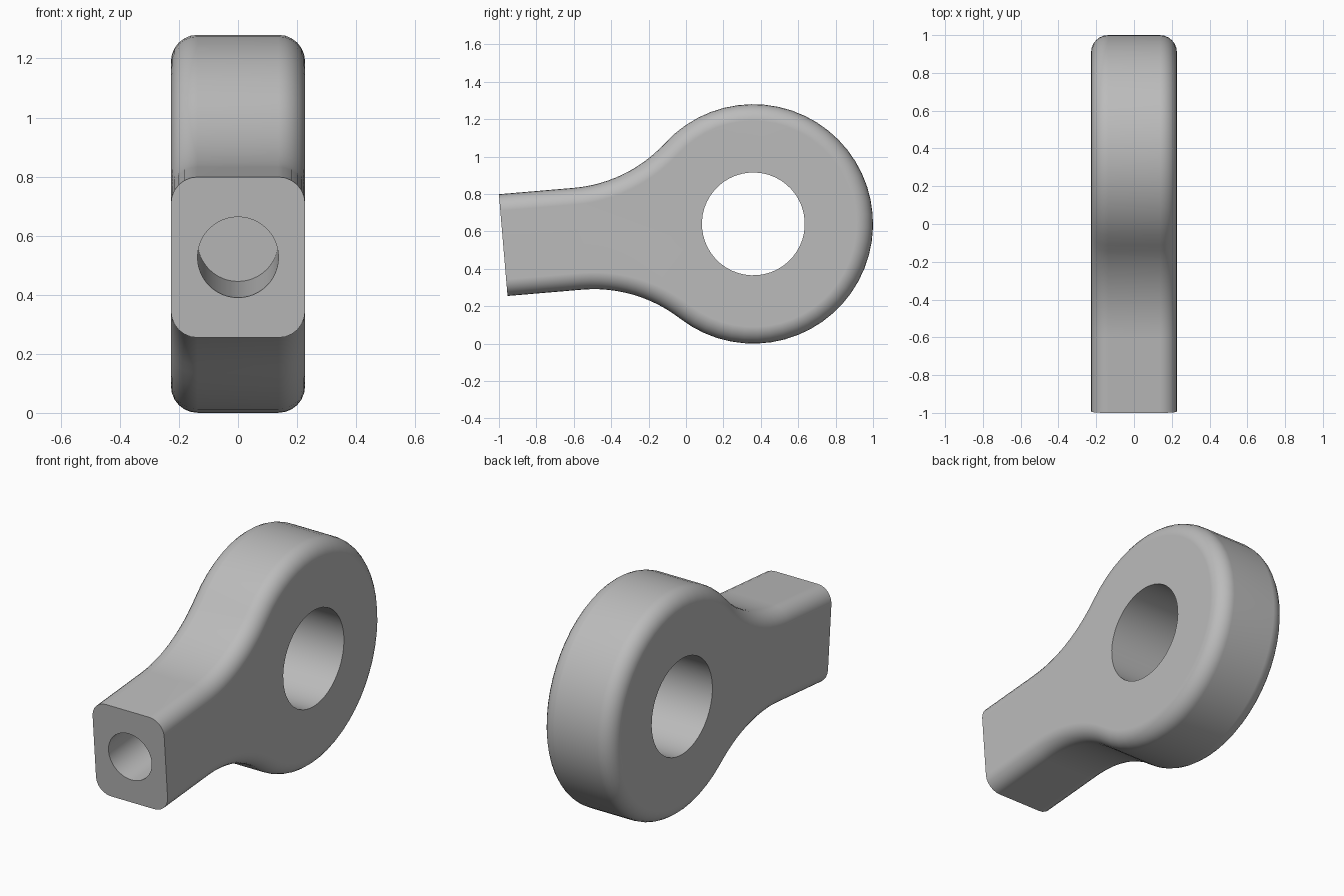
import bpy, bmesh
from math import sin, cos, atan2, sqrt, pi
from mathutils import Matrix

cube = bpy.data.objects.get("Cube")
if cube:
    bpy.data.objects.remove(cube, do_unlink=True)

RING_R, HOLE_R, HALF_W = 0.64, 0.275, 0.227
SHANK_H, SHANK_L, NECK_R = 0.273, 1.342, 0.75
BORE_R, BORE_DEPTH, ROUND = 0.137, 0.65, 0.09
TILT = 0.0845
PLACE = Matrix.Translation((0, 0.36, 0.64)) @ Matrix.Rotation(TILT, 4, 'X')

metal = bpy.data.materials.new("grey_metal")
metal.use_nodes = True
GREY = (0.5, 0.5, 0.5, 1)
metal.diffuse_color = GREY
metal.node_tree.nodes["Principled BSDF"].inputs["Base Color"].default_value = GREY


def outline(d):
    """Side outline of shank, necks and ring, offset inward by d."""
    cv = SHANK_H + NECK_R
    cu = -sqrt((RING_R + NECK_R) ** 2 - cv ** 2)
    join = atan2(cv, cu)
    r = NECK_R + d
    top = [(-SHANK_L, SHANK_H - d)]
    for i in range(12):
        a = -pi / 2 + (join - pi / 2) * i / 12
        top.append((cu + r * cos(a), cv + r * sin(a)))
    for i in range(20):
        a = join * (1 - i / 20)
        top.append(((RING_R - d) * cos(a), (RING_R - d) * sin(a)))
    return top + [(RING_R - d, 0)] + [(u, -v) for u, v in reversed(top)]


# Rounded body: outlines stacked across the width
STEPS = 6
quarter = [(HALF_W - ROUND + ROUND * sin(t), ROUND * (1 - cos(t)))
           for t in (pi / 2 * i / STEPS for i in range(STEPS + 1))]
layers = [(-x, d) for x, d in reversed(quarter)] + quarter
bm = bmesh.new()
loops = [[bm.verts.new((x, u, v)) for u, v in outline(d)] for x, d in layers]
n = len(loops[0])
for a, b in zip(loops, loops[1:]):
    for i in range(n - 1):
        bm.faces.new((a[i], a[i + 1], b[i + 1], b[i]))
bm.faces.new(loops[0])
bm.faces.new(loops[-1])
bm.faces.new([l[0] for l in loops] + [l[-1] for l in reversed(loops)])
bmesh.ops.recalc_face_normals(bm, faces=bm.faces)
mesh = bpy.data.meshes.new("rod_end")
bm.to_mesh(mesh)
bm.free()
mesh.materials.append(metal)
body = bpy.data.objects.new("rod_end", mesh)
bpy.context.collection.objects.link(body)


def cut(name, radius, depth, matrix):
    """Cut a round hole through the body."""
    cb = bmesh.new()
    bmesh.ops.create_cone(cb, cap_ends=True, segments=48, radius1=radius,
                          radius2=radius, depth=depth, matrix=matrix)
    m = bpy.data.meshes.new(name)
    cb.to_mesh(m)
    cb.free()
    m.materials.append(metal)
    cutter = bpy.data.objects.new(name, m)
    bpy.context.collection.objects.link(cutter)
    cutter.hide_render = True
    mod = body.modifiers.new(name, 'BOOLEAN')
    mod.operation = 'DIFFERENCE'
    mod.solver = 'EXACT'
    mod.object = cutter
    bpy.ops.object.modifier_apply(modifier=name)
    bpy.data.objects.remove(cutter, do_unlink=True)


bpy.ops.object.select_all(action='DESELECT')
body.select_set(True)
bpy.context.view_layer.objects.active = body

# Eye through the ring, blind bore along the shank
cut("eye_cutter", HOLE_R, 1, Matrix.Rotation(pi / 2, 4, 'Y'))
cut("bore_cutter", BORE_R, BORE_DEPTH * 2,
    Matrix.Translation((0, -SHANK_L, 0)) @ Matrix.Rotation(pi / 2, 4, 'X'))

# Tilt into place and shade
body.data.transform(PLACE)
bpy.ops.object.shade_smooth_by_angle(angle=pi / 6)
weighted = body.modifiers.new("weighted_normals", 'WEIGHTED_NORMAL')
weighted.keep_sharp = True
